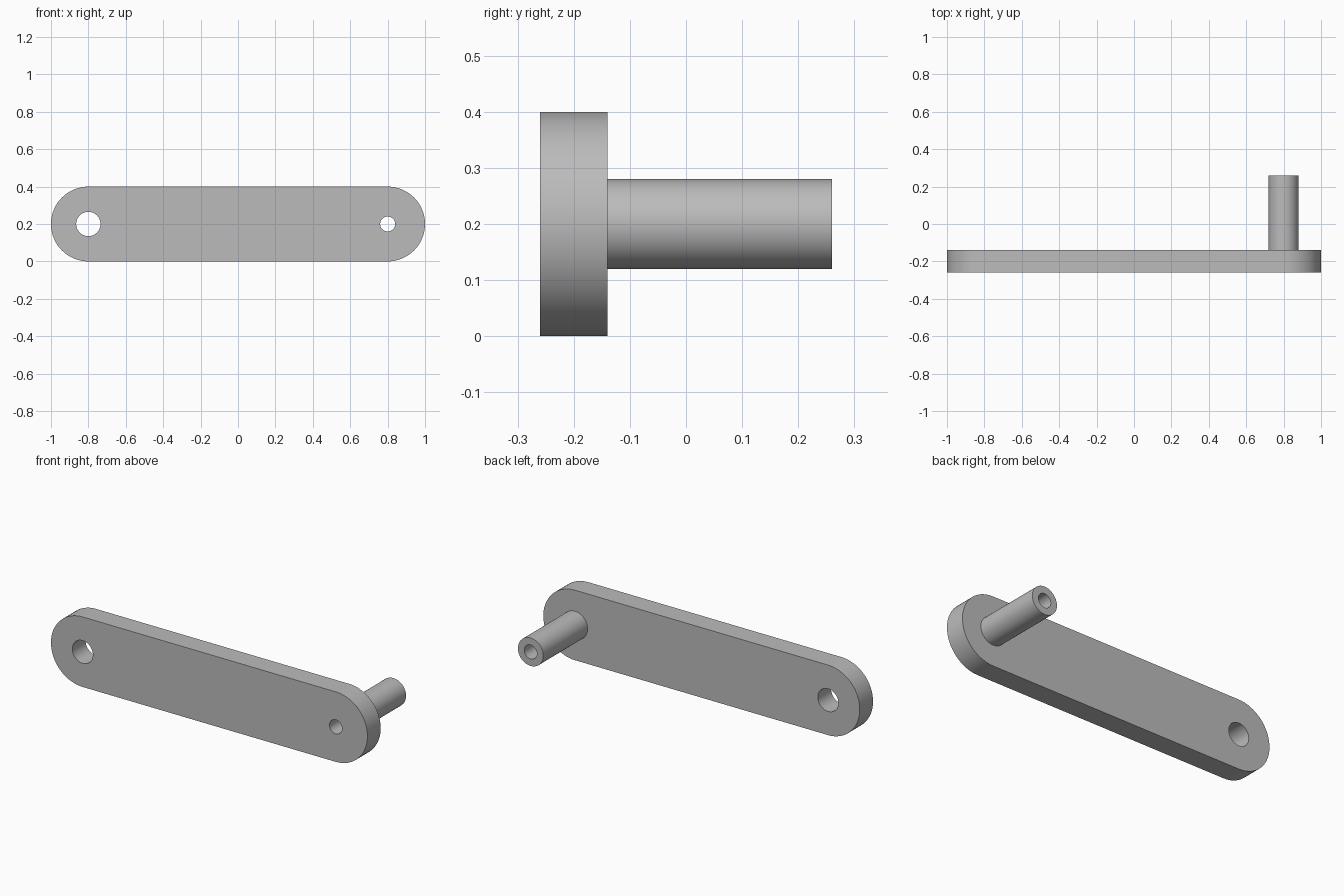
import bpy, bmesh
from math import sin, cos, pi, radians

cube = bpy.data.objects.get("Cube")
if cube:
    bpy.data.objects.remove(cube, do_unlink=True)

MID_Z = 0.2
PIVOT_X = 0.8
SEGMENTS = 64

metal = bpy.data.materials.new("plain_grey")
metal.use_nodes = True
grey = (0.5, 0.5, 0.5, 1)
metal.diffuse_color = grey
metal.node_tree.nodes["Principled BSDF"].inputs["Base Color"].default_value = grey


def circle(x, radius):
    return [(x + radius * cos(2 * pi * i / SEGMENTS), MID_Z + radius * sin(2 * pi * i / SEGMENTS))
            for i in range(SEGMENTS)]


def slot(half_length, radius):
    """Outline with straight sides and round ends."""
    half = SEGMENTS // 2
    points = []
    for x, start in ((half_length, -pi / 2), (-half_length, pi / 2)):
        for i in range(half + 1):
            a = start + pi * i / half
            points.append((x + radius * cos(a), MID_Z + radius * sin(a)))
    return points


def extruded(name, loops, y_front, y_back):
    """Fill an outline with its holes and extrude it along y."""
    bm = bmesh.new()
    for loop in loops:
        verts = [bm.verts.new((x, y_front, z)) for x, z in loop]
        for a, b in zip(verts, verts[1:] + verts[:1]):
            bm.edges.new((a, b))
    bmesh.ops.triangle_fill(bm, edges=bm.edges[:], use_beauty=True, use_dissolve=False)
    ext = bmesh.ops.extrude_face_region(bm, geom=bm.faces[:], use_keep_orig=True)
    moved = [g for g in ext["geom"] if isinstance(g, bmesh.types.BMVert)]
    bmesh.ops.translate(bm, verts=moved, vec=(0, y_back - y_front, 0))
    bmesh.ops.recalc_face_normals(bm, faces=bm.faces[:])
    mesh = bpy.data.meshes.new(name)
    bm.to_mesh(mesh)
    bm.free()
    mesh.materials.append(metal)
    obj = bpy.data.objects.new(name, mesh)
    bpy.context.collection.objects.link(obj)
    bpy.ops.object.select_all(action="DESELECT")
    obj.select_set(True)
    bpy.context.view_layer.objects.active = obj
    bpy.ops.object.shade_smooth_by_angle(angle=radians(30))
    return obj


# Flat arm with a large shaft hole and a small pin hole
extruded("arm_plate", [slot(PIVOT_X, 0.2), circle(-PIVOT_X, 0.065), circle(PIVOT_X, 0.04)], -0.26, -0.14)

# Hollow handle pin standing on the back of the arm
extruded("handle_pin", [circle(PIVOT_X, 0.08), circle(PIVOT_X, 0.04)], -0.14, 0.26)
